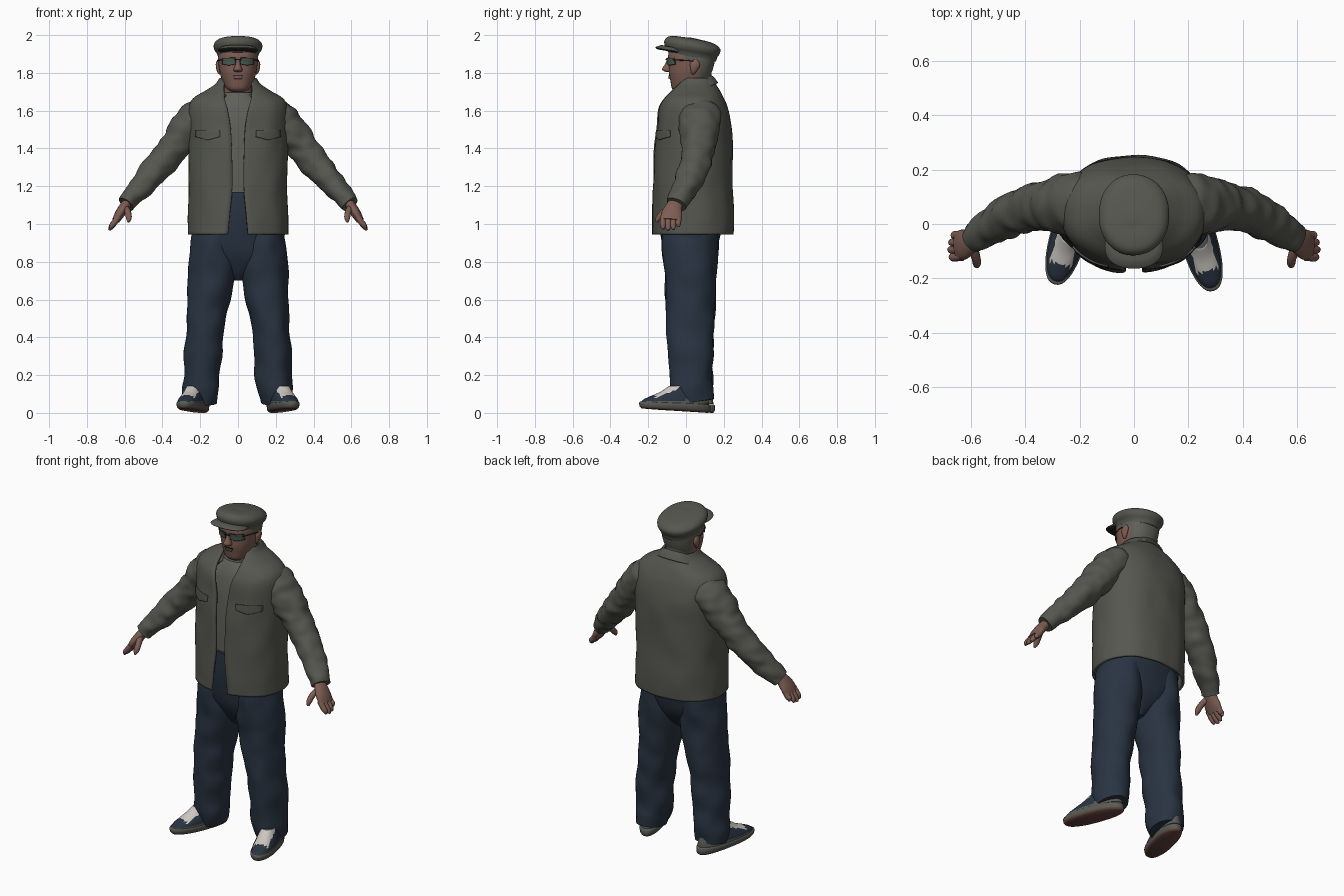
import bpy, bmesh, math
from mathutils import Vector, noise

cube = bpy.data.objects.get("Cube")
if cube:
    bpy.data.objects.remove(cube)


def material(name, *rgb):
    m = bpy.data.materials.new(name)
    m.use_nodes = True
    m.diffuse_color = (*rgb, 1)
    m.node_tree.nodes["Principled BSDF"].inputs["Base Color"].default_value = (*rgb, 1)
    return m


OLIVE = material("olive grey cloth", .092, .094, .079)
SHIRT = material("grey shirt", .115, .117, .1)
DENIM = material("navy denim", .022, .034, .054)
SKIN = material("skin", .205, .108, .086)
HAIR = material("grey hair", .115, .115, .1)
LENS = material("green lens", .075, .115, .09)
DARK = material("dark trim", .025, .02, .018)
GREY = material("shoe grey", .1, .105, .09)
SOLE = material("brown sole", .13, .06, .05)
WHITE = material("off white", .6, .57, .53)


def build(name, rows, mats, closed=True, cap=True, folds=0, freq=(9, 9, 18), rule=None, thick=0):
    """Skin a list of point rows; optional cloth folds, face colours and thickness."""
    bm = bmesh.new()
    grid = []
    for row in rows:
        mid = sum(row, Vector()) / len(row)
        line = []
        for p in row:
            f = folds * noise.noise(Vector(a * b for a, b in zip(p, freq)))
            line.append(bm.verts.new(p + (p - mid).normalized() * f))
        grid.append(line)
    n = len(grid[0])
    for a, b in zip(grid, grid[1:]):
        for i in range(n if closed else n - 1):
            j = (i + 1) % n
            bm.faces.new((a[i], a[j], b[j], b[i]))
    if closed and cap:
        bm.faces.new(grid[0])
        bm.faces.new(grid[-1])
    bmesh.ops.recalc_face_normals(bm, faces=bm.faces)
    for f in bm.faces:
        f.smooth = True
        if rule:
            f.material_index = rule(f.calc_center_median(), f.normal)
    me = bpy.data.meshes.new(name)
    bm.to_mesh(me)
    bm.free()
    me.set_sharp_from_angle(angle=math.radians(45))
    for m in mats:
        me.materials.append(m)
    ob = bpy.data.objects.new(name, me)
    bpy.context.collection.objects.link(ob)
    if thick:
        mod = ob.modifiers.new("thickness", "SOLIDIFY")
        mod.thickness, mod.offset = thick, 0
    return ob


def refine(secs, k):
    """Smoothly interpolate section tuples, k steps per span."""
    out = []
    for i in range(len(secs) - 1):
        p0, p1, p2, p3 = (secs[min(max(i + d, 0), len(secs) - 1)] for d in (-1, 0, 1, 2))
        for s in range(k):
            t = s / k
            out.append(tuple(.5 * (2 * b + (c - a) * t + (2 * a - 5 * b + 4 * c - d) * t * t
                                   + (3 * b - a - 3 * c + d) * t ** 3)
                             for a, b, c, d in zip(p0, p1, p2, p3)))
    return out + [tuple(secs[-1])]


def power(v, e):
    return math.copysign(abs(v) ** e, v)


def stack(secs, n=2.2, k=3, count=40):
    """Horizontal rings from (z, half width, front y, back y, tilt, front gap)."""
    rows = []
    for z, w, yf, yb, *more in refine(secs, k):
        tilt, gap = (list(more) + [0, 0])[:2]
        a = math.asin(min(1, (max(gap, 0) / w) ** (n / 2)))
        steps = count - 1 if gap else count
        row = []
        for i in range(count):
            t = a + (2 * math.pi - 2 * a) * i / steps
            row.append(Vector((w * power(math.sin(t), 2 / n),
                               (yf + yb) / 2 - (yb - yf) / 2 * power(math.cos(t), 2 / n),
                               z - tilt * math.cos(t))))
        rows.append(row)
    return rows


def tube(pts, k=4, count=20):
    """Rings across a path of (x, y, z, side radius, depth radius)."""
    path = refine(pts, k)
    rows = []
    for i, (x, y, z, ra, rb) in enumerate(path):
        d = Vector(path[min(i + 1, len(path) - 1)][:3]) - Vector(path[max(i - 1, 0)][:3])
        side = d.cross(Vector((0, 1, 0))).normalized()
        deep = side.cross(d).normalized()
        rows.append([Vector((x, y, z)) + side * ra * math.cos(t) + deep * rb * math.sin(t)
                     for t in (2 * math.pi * i / count for i in range(count))])
    return rows


def patch(name, secs, n, xs, zs, mat, lift, point=0, thick=.008):
    """Thin plate lying on the front of a stacked shape, optionally with a pointed lower edge."""
    fine = refine(secs, 12)
    rows = []
    for v in range(9):
        row = []
        for u in range(9):
            x = xs[0] + (xs[1] - xs[0]) * u / 8
            z = zs[0] + (zs[1] - zs[0]) * v / 8 - point * (1 - abs(u / 4 - 1)) * (1 - v / 8)
            s = min(fine, key=lambda q: abs(q[0] - z))
            r = max(0, 1 - abs(x / s[1]) ** n) ** (1 / n)
            row.append(Vector((x, (s[2] + s[3]) / 2 - (s[3] - s[2]) / 2 * r - lift, z)))
        rows.append(row)
    return build(name, rows, [mat], closed=False, thick=thick)


# Jacket, open at the front, with folded collar and pocket flaps
jacket = [(.945, .255, -.172, .245, 0, .052), (1.05, .254, -.17, .245, 0, .042),
          (1.2, .252, -.168, .24, 0, .03), (1.4, .256, -.16, .24, 0, .032),
          (1.52, .26, -.15, .235, 0, .04), (1.61, .255, -.138, .215, 0, .055),
          (1.66, .232, -.112, .195, 0, .068), (1.7, .17, -.078, .175, 0, .072),
          (1.735, .115, -.05, .152, 0, .072), (1.77, .09, -.03, .133, 0, .068)]
build("jacket_body", stack(jacket, 2.35, 6, 72), [OLIVE], closed=False, folds=.008, freq=(9, 9, 6), thick=.014)
collar = [(1.7, .084, -.07, .122, .055, .06), (1.722, .092, -.092, .13, .06, .066),
          (1.705, .116, -.122, .148, .065, .085), (1.68, .138, -.142, .166, .065, .1)]
build("jacket_collar", stack(collar, 2.2, 4, 48), [OLIVE], closed=False, folds=.006, thick=.012)
for side, s in (("left", 1), ("right", -1)):
    patch(side + "_pocket_flap", jacket, 2.35, (s * .095, s * .225), (1.462, 1.495), OLIVE, .011, .018)

# Shirt and hips
build("shirt", stack([(1.1, .22, -.13, .2), (1.3, .225, -.132, .2), (1.5, .22, -.125, .2),
                      (1.6, .19, -.11, .18), (1.66, .12, -.088, .15), (1.695, .084, -.062, .125)], 2.4),
      [SHIRT], folds=.004)
build("trouser_hips", stack([(1.17, .23, -.147, .2), (1.05, .24, -.145, .2), (.9, .242, -.125, .175),
                             (.82, .19, -.105, .15), (.75, .085, -.07, .11), (.7, .02, -.03, .07)], 2.3, 5, 48),
      [DENIM], folds=.008, freq=(12, 12, 6))

# Head and neck, with hair at the back
skull = [(1.7, .035, -.055, .02), (1.717, .06, -.074, .06), (1.755, .082, -.082, .11),
         (1.8, .096, -.09, .135), (1.85, .104, -.09, .15), (1.89, .106, -.095, .155), (1.95, .1, -.08, .14)]


def hair_rule(c, normal):
    return int(c.y > .075 or (c.z > 1.865 and c.y > -.01))


build("head", stack(skull, 2.3, 4, 48), [SKIN, HAIR], rule=hair_rule)
build("neck", stack([(1.64, .08, -.05, .135), (1.7, .076, -.04, .13), (1.8, .078, -.04, .135)]),
      [SKIN, HAIR], rule=hair_rule)
build("nose", stack([(1.805, .012, -.105, -.07), (1.811, .023, -.12, -.07), (1.822, .022, -.127, -.07),
                     (1.845, .013, -.112, -.07), (1.872, .011, -.1, -.07)], 2, 3, 16), [SKIN])
patch("mouth", skull, 2.3, (-.027, .027), (1.783, 1.788), DARK, .001, thick=.004)
patch("lower_lip", skull, 2.3, (-.02, .02), (1.77, 1.781), SKIN, .003)
patch("glasses_bridge", skull, 2.3, (-.018, .018), (1.868, 1.873), DARK, .012, thick=.005)
for side, s in (("left", 1), ("right", -1)):
    patch(side + "_lens_frame", skull, 2.3, (s * .014, s * .084), (1.845, 1.88), DARK, .006, .006, .004)
    patch(side + "_lens", skull, 2.3, (s * .016, s * .082), (1.847, 1.876), LENS, .009, .006, .004)
    build(side + "_temple_arm", tube([(s * .08, -.07, 1.868, .003, .003), (s * .106, 0, 1.866, .003, .003),
                                      (s * .108, .05, 1.86, .003, .003)], 3, 8), [DARK])
    build(side + "_ear", tube([(s * .094, .035, 1.795, .006, .008), (s * .101, .04, 1.81, .011, .016),
                               (s * .105, .048, 1.845, .013, .027), (s * .102, .05, 1.87, .006, .01)],
                              3, 14), [SKIN])

# Flat cap with a short peak
build("cap_crown", stack([(1.885, .107, -.095, .158, -.025), (1.905, .114, -.103, .165, -.025),
                          (1.925, .127, -.113, .18, -.022), (1.95, .128, -.114, .18, -.022),
                          (1.974, .105, -.095, .145, -.018), (1.985, .06, -.055, .08, -.01),
                          (1.988, .01, -.01, .02, 0)], 2.1, 4, 48), [OLIVE], folds=.003)
build("cap_peak", stack([(1.912, .094, -.148, 0, -.012), (1.918, .106, -.162, 0, -.014),
                         (1.924, .106, -.16, 0, -.014), (1.934, .09, -.13, 0, -.014)], 2.3, 2),
      [OLIVE, DARK], rule=lambda c, normal: int(normal.z < -.8))


def shoe_rule(c, normal):
    if c.z < .05 or c.y > .04:
        return 0
    return 2 if c.y > -.12 and abs(c.x) < .041 and c.z > .062 else 1


# Sleeves, hands, trouser legs and shoes
for side, s in (("left", 1), ("right", -1)):
    def limb(name, pts, mat, **kw):
        mirrored = [(s * p[0], *p[1:]) for p in pts]
        return build(side + "_" + name, tube(mirrored, kw.pop("k", 4), kw.pop("count", 20)), [mat], **kw)

    limb("sleeve", [(.12, .07, 1.62, .045, .08), (.205, .074, 1.57, .092, .112), (.278, .07, 1.49, .092, .104),
                    (.345, .066, 1.4, .082, .088), (.43, .042, 1.295, .075, .08), (.52, -.005, 1.19, .063, .069),
                    (.592, -.052, 1.103, .048, .054)], OLIVE, k=8, count=32, folds=.012, freq=(16, 12, 22))
    limb("palm", [(.565, -.035, 1.135, .025, .036), (.596, -.06, 1.098, .027, .042),
                  (.625, -.075, 1.055, .026, .056), (.647, -.08, 1.018, .02, .054)], SKIN)
    for i, finger in enumerate(("index", "middle", "ring", "little")):
        y, tip = -.12 + i * .027, (.006, 0, .004, .018)[i]
        limb(finger + "_finger", [(.632, y, 1.04, .016, .016), (.654, y - .002, 1.008, .016, .016),
                                  (.671 - tip / 2, y - .002, .985 + tip, .014, .015),
                                  (.682 - tip, y, .967 + tip, .006, .007)], SKIN, k=3, count=10)
    limb("thumb", [(.597, -.08, 1.088, .018, .02), (.582, -.12, 1.06, .017, .018),
                   (.578, -.147, 1.03, .015, .015), (.58, -.157, 1.01, .006, .006)], SKIN, k=3, count=10)
    limb("trouser_leg", [(.118, .025, .98, .118, .145), (.129, .022, .85, .124, .147),
                         (.14, .022, .72, .122, .138), (.165, .022, .52, .104, .13),
                         (.182, .022, .36, .099, .122), (.19, .026, .2, .096, .115),
                         (.196, .03, .12, .095, .113), (.198, .04, .055, .084, .1)],
         DENIM, k=7, count=36, folds=.013, freq=(10, 9, 8))

    # Shoe sole and upper, toes turned out and slightly raised
    sole = build(side + "_shoe_sole", stack([(0, .052, -.185, .18, -.012), (.01, .063, -.195, .19, -.012),
                                             (.034, .067, -.198, .19, -.008), (.04, .062, -.192, .185, -.008)], 2.3, 2),
                 [GREY, SOLE], rule=lambda c, normal: int(c.z < .012 - c.y * .06))
    upper = build(side + "_shoe_upper", stack([(.036, .063, -.19, .183, -.008), (.057, .061, -.178, .18, -.006),
                                               (.077, .056, -.135, .175), (.1, .05, -.08, .17),
                                               (.13, .042, -.035, .16)], 2.3, 4),
                  [GREY, DENIM, WHITE], rule=shoe_rule)
    for ob in (sole, upper):
        ob.location = (s * .238, -.044 - s * .012, .012)
        ob.rotation_euler.z = s * math.radians(16)
